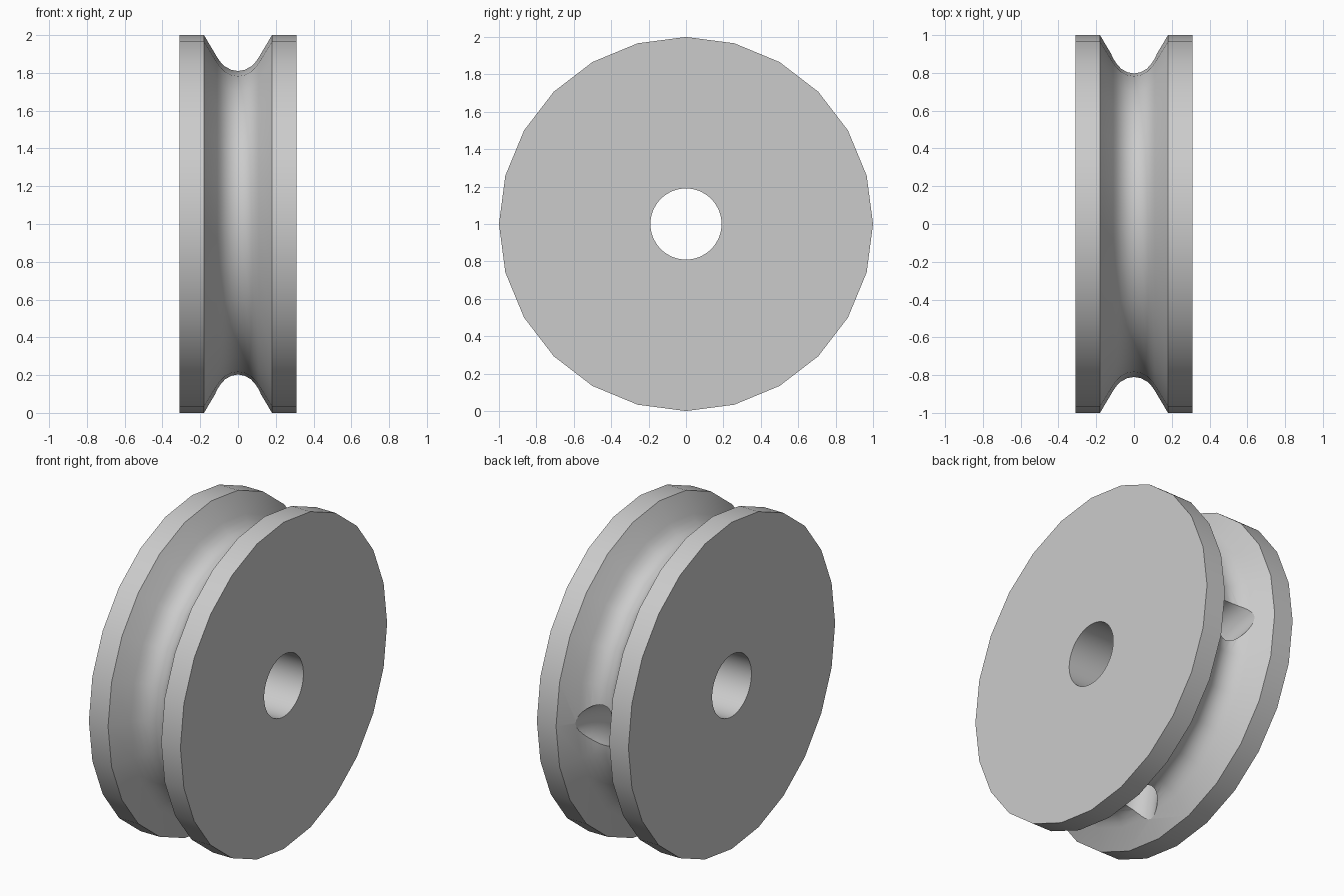
import bpy, bmesh, math
from mathutils import Matrix, Vector

if "Cube" in bpy.data.objects:
    bpy.data.objects.remove(bpy.data.objects["Cube"])

CENTRE = Vector((0, 0, 1))

# Half profile (x, radius) from the groove floor out to the hub, then mirrored
half = [(0.0, 0.81), (0.035, 0.816), (0.068, 0.833), (0.093, 0.858), (0.11, 0.882),
        (0.18, 1.0), (0.31, 1.0), (0.31, 0.0)]
profile = [(-x, r) for x, r in reversed(half[1:])] + half

# Grooved wheel: 24-sided body of revolution about x
bm = bmesh.new()
verts = [bm.verts.new((x, 0, r)) for x, r in profile]
edges = [bm.edges.new(pair) for pair in zip(verts, verts[1:])]
bmesh.ops.spin(bm, geom=verts + edges, cent=(0, 0, 0), axis=(1, 0, 0),
               angle=math.tau, steps=24)
bmesh.ops.remove_doubles(bm, verts=bm.verts, dist=1e-4)
bmesh.ops.dissolve_limit(bm, angle_limit=0.001, verts=bm.verts, edges=bm.edges)
bmesh.ops.recalc_face_normals(bm, faces=bm.faces)
bm.transform(Matrix.Translation(CENTRE))
mesh = bpy.data.meshes.new("pulley_wheel")
bm.to_mesh(mesh)
bm.free()
wheel = bpy.data.objects.new("pulley_wheel", mesh)
bpy.context.collection.objects.link(wheel)


def cut(cutter, name):
    cutter.name = name
    cutter.hide_render = True
    mod = wheel.modifiers.new(name, 'BOOLEAN')
    mod.object = cutter
    mod.solver = 'EXACT'
    bpy.ops.object.select_all(action='DESELECT')
    wheel.select_set(True)
    bpy.context.view_layer.objects.active = wheel
    bpy.ops.object.modifier_apply(modifier=name)
    bpy.data.objects.remove(cutter)


# Axle bore
bpy.ops.mesh.primitive_cylinder_add(vertices=64, radius=0.19, depth=1, location=CENTRE,
                                    rotation=(0, math.pi / 2, 0))
cut(bpy.context.object, "bore_cutter")

# Curved rope channel from the back of the groove to its underside
bpy.ops.mesh.primitive_torus_add(major_segments=96, minor_segments=32, major_radius=1,
                                 minor_radius=0.12, location=(0, 1, 0),
                                 rotation=(0, math.pi / 2, 0))
cut(bpy.context.object, "channel_cutter")

bpy.ops.object.select_all(action='DESELECT')
wheel.select_set(True)
bpy.context.view_layer.objects.active = wheel
bpy.ops.object.shade_smooth_by_angle(angle=math.radians(30))
